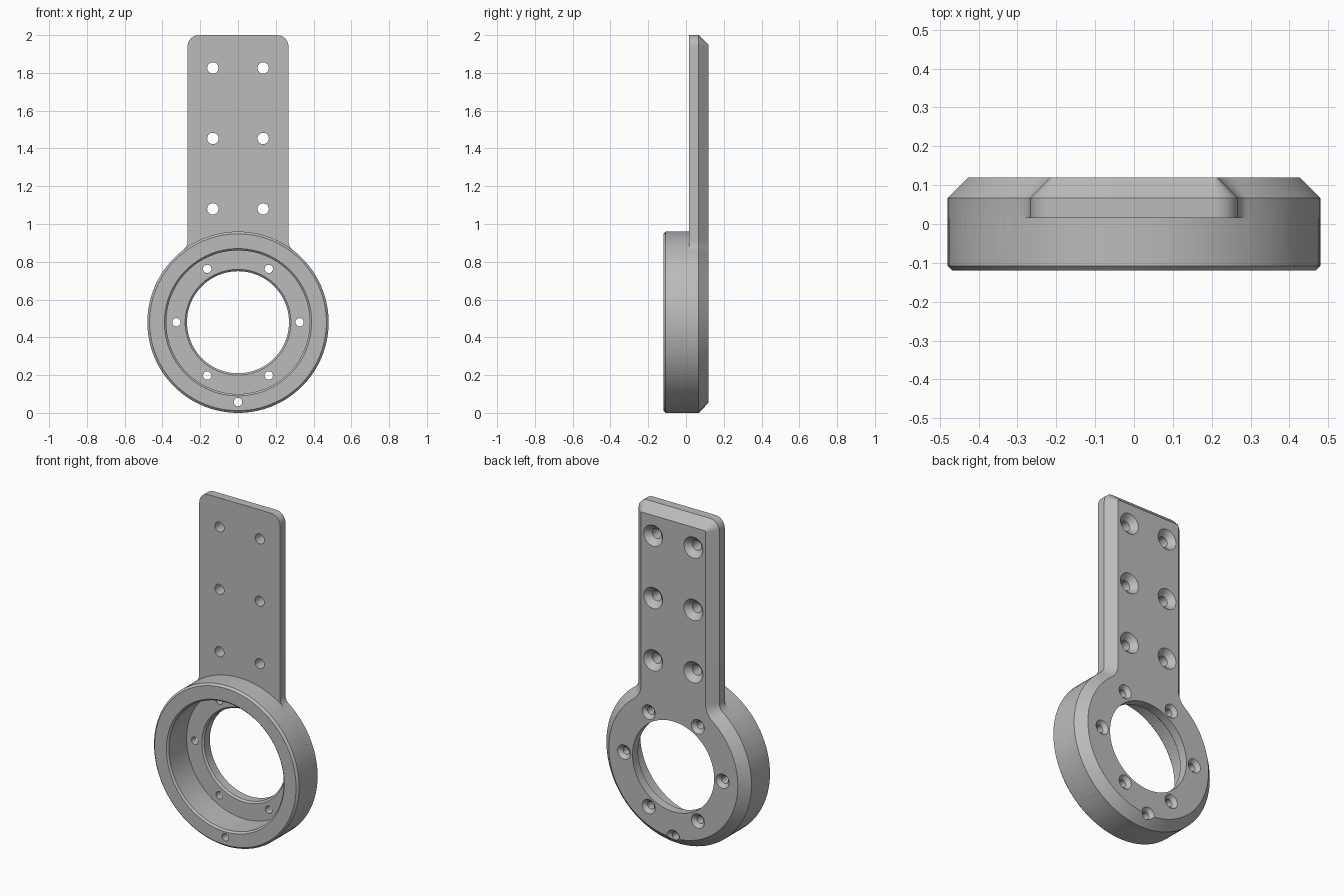
import bpy
import bmesh
from math import atan2, cos, sin, pi, radians, sqrt

default = bpy.data.objects.get("Cube")
if default:
    bpy.data.objects.remove(default, do_unlink=True)

FRONT, PLATE_FRONT, BACK = -0.12, 0.015, 0.12
RING_R, RING_Z = 0.48, 0.48
ARM_W, ARM_TOP = 0.267, 2.0
CORNER, FILLET, BEVEL = 0.06, 0.06, 0.053

# Single grey finish
grey = bpy.data.materials.new("grey metal")
grey.use_nodes = True
color = (0.5, 0.5, 0.5, 1)
grey.diffuse_color = color
grey.node_tree.nodes["Principled BSDF"].inputs["Base Color"].default_value = color


def loft(name, loops):
    """Skin matching closed loops of points and cap both ends."""
    bm = bmesh.new()
    rows = [[bm.verts.new(p) for p in loop] for loop in loops]
    n = len(rows[0])
    for a, b in zip(rows, rows[1:]):
        for i in range(n):
            j = (i + 1) % n
            bm.faces.new((a[i], a[j], b[j], b[i]))
    bm.faces.new(rows[0])
    bm.faces.new(rows[-1])
    bmesh.ops.recalc_face_normals(bm, faces=bm.faces)
    mesh = bpy.data.meshes.new(name)
    bm.to_mesh(mesh)
    bm.free()
    mesh.materials.append(grey)
    obj = bpy.data.objects.new(name, mesh)
    bpy.context.collection.objects.link(obj)
    return obj


def lathe(name, profile, x=0.0, z=RING_Z, segments=96):
    """Turn (radius, y) pairs around an axis along y."""
    turns = [2 * pi * i / segments for i in range(segments)]
    return loft(name, [[(x + r * cos(a), y, z + r * sin(a)) for a in turns]
                       for r, y in profile])


def arc(cx, cz, r, start, end, steps):
    angles = [start + (end - start) * i / steps for i in range(steps + 1)]
    return [(cx + r * cos(a), cz + r * sin(a)) for a in angles]


def outline(y, inset):
    """Round base blending into a straight arm, moved inwards by inset."""
    cx = ARM_W + FILLET
    dz = sqrt((RING_R + FILLET) ** 2 - cx ** 2)
    phi = atan2(dz, cx)
    half = arc(0, RING_Z, RING_R - inset, -pi / 2, phi, 40)
    half += arc(cx, RING_Z + dz, FILLET + inset, phi + pi, pi, 8)
    half += arc(ARM_W - CORNER, ARM_TOP - CORNER, CORNER - inset, 0, pi / 2, 8)
    full = half + [(-x, z) for x, z in reversed(half[1:])]
    return [(x, y, z) for x, z in full]


def combine(target, tool, operation):
    mod = target.modifiers.new(operation, "BOOLEAN")
    mod.operation = operation
    mod.solver = "EXACT"
    mod.object = tool
    tool.hide_render = True
    bpy.context.view_layer.objects.active = target
    bpy.ops.object.modifier_apply(modifier=mod.name)
    bpy.data.objects.remove(tool, do_unlink=True)


# Back plate: arm and round base with a bevelled rear edge
bracket = loft("mounting_bracket", [outline(PLATE_FRONT, 0),
                                    outline(BACK - BEVEL, 0),
                                    outline(BACK, BEVEL)])

# Raised ring in front, slightly sunk into the plate
ring = lathe("raised_ring", [(RING_R - 0.012, FRONT), (RING_R, FRONT + 0.012),
                             (RING_R, PLATE_FRONT), (RING_R - 0.002, 0.03)])
combine(bracket, ring, "UNION")

# Chamfered recess with a smaller opening through its floor
recess = lathe("recess_cutter", [(0.40, FRONT - 0.01), (0.38, FRONT + 0.01),
                                 (0.38, 0.057), (0.28, 0.057),
                                 (0.27, 0.067), (0.27, 0.2)])
combine(bracket, recess, "DIFFERENCE")


def screw_hole(x, z, r, head):
    """Through hole countersunk from the back."""
    cutter = lathe("screw_cutter", [(r, -0.2), (r, BACK - (head - r)),
                                    (head + 0.02, BACK + 0.02)], x, z, 32)
    combine(bracket, cutter, "DIFFERENCE")


# Arm screw holes
for row in range(3):
    for side in (-1, 1):
        screw_hole(side * 0.133, 1.08 + row * 0.373, 0.03, 0.063)

# Recess screw holes and the single one in the rim
for i in range(6):
    a = radians(60 * i)
    screw_hole(0.326 * cos(a), RING_Z + 0.326 * sin(a), 0.022, 0.043)
screw_hole(0, 0.057, 0.022, 0.043)

# Smooth curved walls, crisp edges
bpy.ops.object.select_all(action="DESELECT")
bracket.select_set(True)
bpy.context.view_layer.objects.active = bracket
bpy.ops.object.shade_smooth_by_angle(angle=radians(30))
